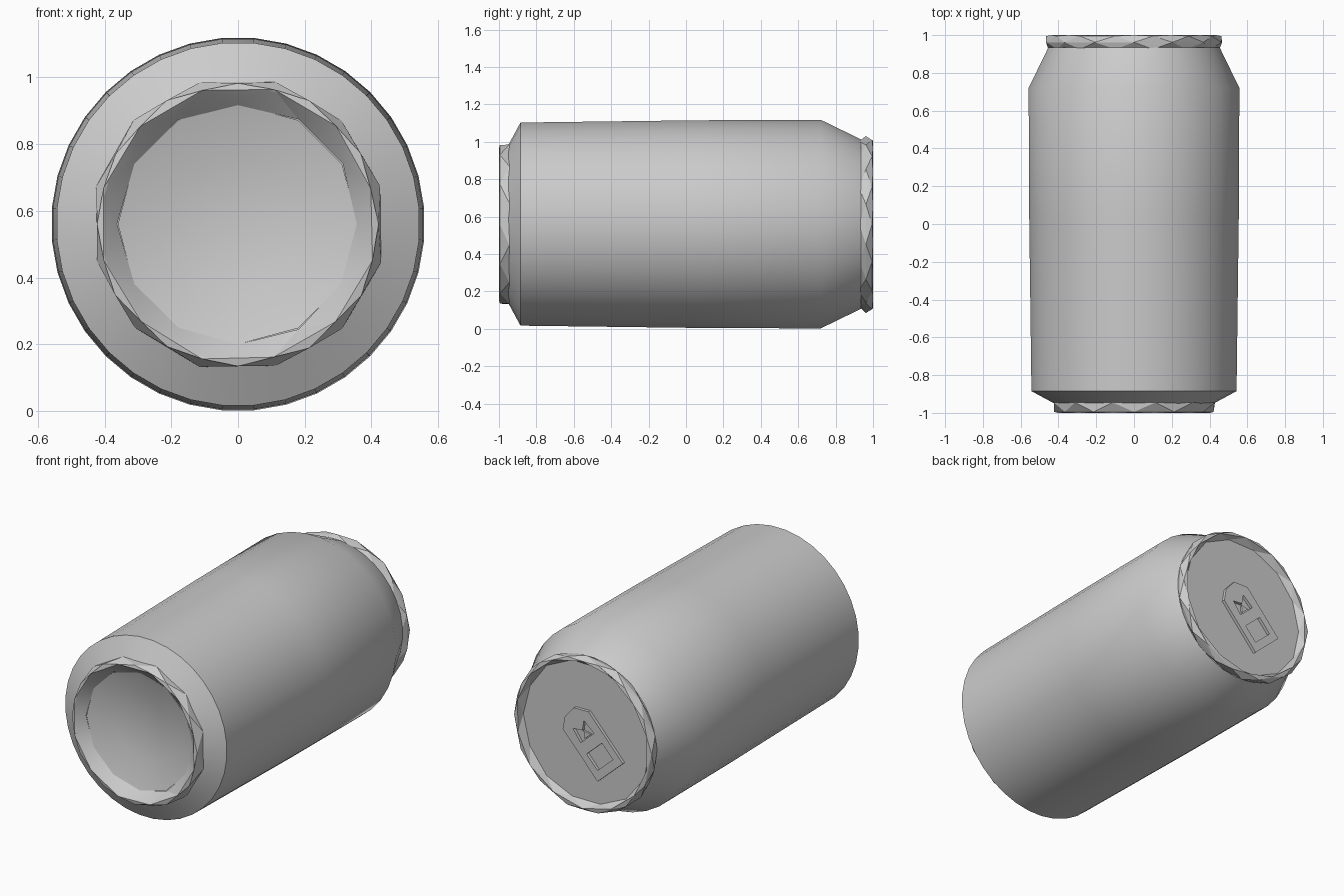
import bpy, bmesh, math, random
from mathutils import Vector

random.seed(4)
cube = bpy.data.objects.get("Cube")
if cube:
    bpy.data.objects.remove(cube, do_unlink=True)

AXIS_Z = 0.56  # height of the can's lying axis

metal = bpy.data.materials.new("grey metal")
metal.use_nodes = True
colour = (0.6, 0.6, 0.6, 1)
metal.diffuse_color = colour
metal.node_tree.nodes["Principled BSDF"].inputs["Base Color"].default_value = colour


def finish(name, bm, smooth=None):
    mesh = bpy.data.meshes.new(name)
    bm.to_mesh(mesh)
    bm.free()
    obj = bpy.data.objects.new(name, mesh)
    bpy.context.collection.objects.link(obj)
    mesh.materials.append(metal)
    if smooth:
        bpy.ops.object.select_all(action='DESELECT')
        obj.select_set(True)
        bpy.context.view_layer.objects.active = obj
        bpy.ops.object.shade_smooth_by_angle(angle=math.radians(smooth))
    return obj


def lathe(name, profile, sides, phase=0.0, stagger=False, jitter=0.0, smooth=30):
    """Turn (radius, y) points round the y axis; stagger gives triangular facets."""
    bm = bmesh.new()
    rings = []
    for i, (r, y) in enumerate(profile):
        shift = 0.5 * i if stagger else 0
        ring = []
        for k in range(sides):
            a = 2 * math.pi * (k + phase + shift) / sides
            rr = r + random.uniform(-jitter, jitter) if r else 0
            ring.append(bm.verts.new((rr * math.cos(a), y, AXIS_Z + rr * math.sin(a))))
        rings.append(ring)
    for low, high in zip(rings, rings[1:]):
        for k in range(sides):
            n = (k + 1) % sides
            if stagger:
                bm.faces.new((low[k], high[k], low[n]))
                bm.faces.new((low[n], high[k], high[n]))
            else:
                bm.faces.new((low[k], high[k], high[n], low[n]))
    bmesh.ops.remove_doubles(bm, verts=bm.verts, dist=1e-5)
    return finish(name, bm, smooth)


# Wall with base chamfer and tapered shoulder
lathe("can_body", [(0.415, -0.955), (0.545, -0.885), (0.557, 0.05),
                   (0.56, 0.72), (0.455, 0.935)], 36, phase=0.5)

# Concave underside and its faceted standing rim
lathe("base_dome", [(0, -0.89), (0.2, -0.9), (0.36, -0.945)], 12)
lathe("base_rim", [(0.36, -0.945), (0.415, -1.0), (0.425, -0.995), (0.44, -0.945)],
      12, stagger=True, jitter=0.004, smooth=20)

# Rolled seam and recessed lid
lathe("lid_rim", [(0.45, 0.925), (0.474, 0.962), (0.462, 0.995), (0.445, 1.0), (0.425, 0.96)],
      14, stagger=True, jitter=0.005, smooth=20)
lathe("lid", [(0.44, 0.96), (0, 0.96)], 28)


# Pull tab, turned on the lid
along, across = Vector((0.67, 0, 0.74)), Vector((0.74, 0, -0.67))


def tab_point(s, t, y):
    return across * s + along * t + Vector((0, y, AXIS_Z))


def tab_plate(name, loops, base, thickness):
    """Plate from an outline and optional hole outlines."""
    bm = bmesh.new()
    edges = []
    for loop in loops:
        verts = [bm.verts.new(tab_point(s, t, base)) for s, t in loop]
        edges += [bm.edges.new((v, verts[i - 1])) for i, v in enumerate(verts)]
    bmesh.ops.triangle_fill(bm, edges=edges, use_beauty=True)
    out = bmesh.ops.extrude_face_region(bm, geom=bm.faces[:])
    moved = [g for g in out["geom"] if isinstance(g, bmesh.types.BMVert)]
    bmesh.ops.translate(bm, verts=moved, vec=(0, thickness, 0))
    bmesh.ops.recalc_face_normals(bm, faces=bm.faces)
    return finish(name, bm)


outline = [(-0.115, -0.26), (0.115, -0.26), (0.115, 0.09),
           (0.05, 0.14), (-0.04, 0.15), (-0.115, 0.085)]
finger_hole = [(-0.07, -0.21), (0.07, -0.21), (0.07, -0.1), (-0.07, -0.1)]
rivet_slot = [(-0.06, -0.03), (0.06, -0.03), (0.05, 0.06), (0, 0.02), (-0.05, 0.06)]
tab_plate("pull_tab", [outline, finger_hole, rivet_slot], 0.959, 0.02)
tab_plate("tab_rivet", [[(-0.03, -0.025), (0.03, -0.025), (0, 0.015)]], 0.959, 0.012)
